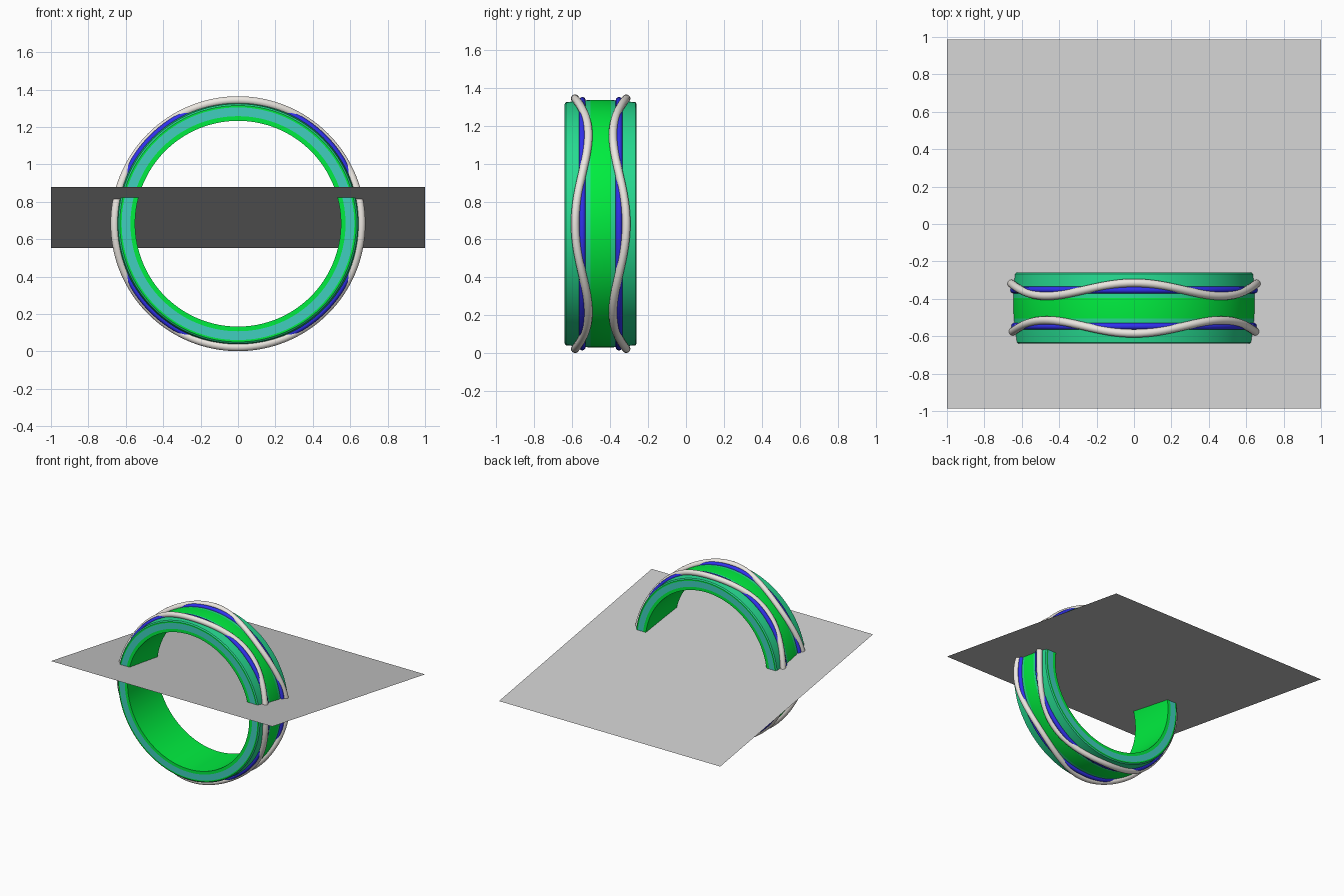
import bpy, bmesh
from math import sin, cos, tau, pi

if "Cube" in bpy.data.objects:
    bpy.data.objects.remove(bpy.data.objects["Cube"])

CY, CZ = -0.45, 0.683   # ring centre, axis along y


def material(name, rgb):
    m = bpy.data.materials.new(name)
    m.diffuse_color = (*rgb, 1)
    m.use_nodes = True
    m.node_tree.nodes["Principled BSDF"].inputs["Base Color"].default_value = m.diffuse_color
    return m


green = material("green", (0.0, 0.85, 0.05))
teal = material("teal", (0.05, 0.62, 0.52))
mixed = material("teal_green", (0.02, 0.70, 0.28))
cream = material("cream", (0.84, 0.80, 0.75))
blue = material("blue", (0.03, 0.03, 0.85))


def sweep(name, section, mats, pick=lambda j: 0, steps=128):
    """Sweep a closed (y offset, radius) section around the ring axis."""
    bm = bmesh.new()
    rows = []
    for i in range(steps):
        a = tau * i / steps
        rows.append([bm.verts.new((r * cos(a), CY + y, CZ + r * sin(a)))
                     for y, r in section(a)])
    n = len(rows[0])
    for i in range(steps):
        p, q = rows[i], rows[(i + 1) % steps]
        for j in range(n):
            k = (j + 1) % n
            f = bm.faces.new((p[j], p[k], q[k], q[j]))
            f.material_index = pick(j)
    bmesh.ops.recalc_face_normals(bm, faces=bm.faces)
    me = bpy.data.meshes.new(name)
    bm.to_mesh(me)
    bm.free()
    ob = bpy.data.objects.new(name, me)
    bpy.context.collection.objects.link(ob)
    for m in mats:
        me.materials.append(m)
    bpy.ops.object.select_all(action='DESELECT')
    ob.select_set(True)
    bpy.context.view_layer.objects.active = ob
    bpy.ops.object.shade_smooth_by_angle(angle=pi / 6)
    return ob


# Ring band: slightly domed outside, flat sides with a teal stripe
half = [(0.19, 0.55), (0.19, 0.575), (0.19, 0.622), (0.19, 0.632),
        (0.183, 0.641), (0.14, 0.645), (0.055, 0.653)]
band = half + [(-y, r) for y, r in reversed(half)]
colours = [0, 1, 0, 2, 2, 2]
colours = colours + [0] + colours[::-1] + [0]
sweep("ring_band", lambda a: band, (green, teal, mixed), lambda j: colours[j])


def circle(y, r, rad, n=14):
    return [(y + rad * cos(tau * i / n), r + rad * sin(tau * i / n)) for i in range(n)]


# Wavy wires and the straight blue inlays they weave across, on both sides
for side, label in ((-1, "front"), (1, "back")):
    sweep(label + "_wavy_wire",
          lambda a: circle(side * (0.1 + 0.035 * cos(4 * a)), 0.66, 0.022), (cream,))
    sweep(label + "_blue_inlay",
          lambda a: circle(side * 0.097, 0.65, 0.018), (blue,))

# Tilted sheet cutting through the ring, front edge higher
me = bpy.data.meshes.new("tilted_sheet")
me.from_pydata([(-1, -0.986, 0.88), (1, -0.986, 0.88), (1, 0.986, 0.553), (-1, 0.986, 0.553)],
               [], [(0, 1, 2, 3)])
bpy.context.collection.objects.link(bpy.data.objects.new("tilted_sheet", me))
